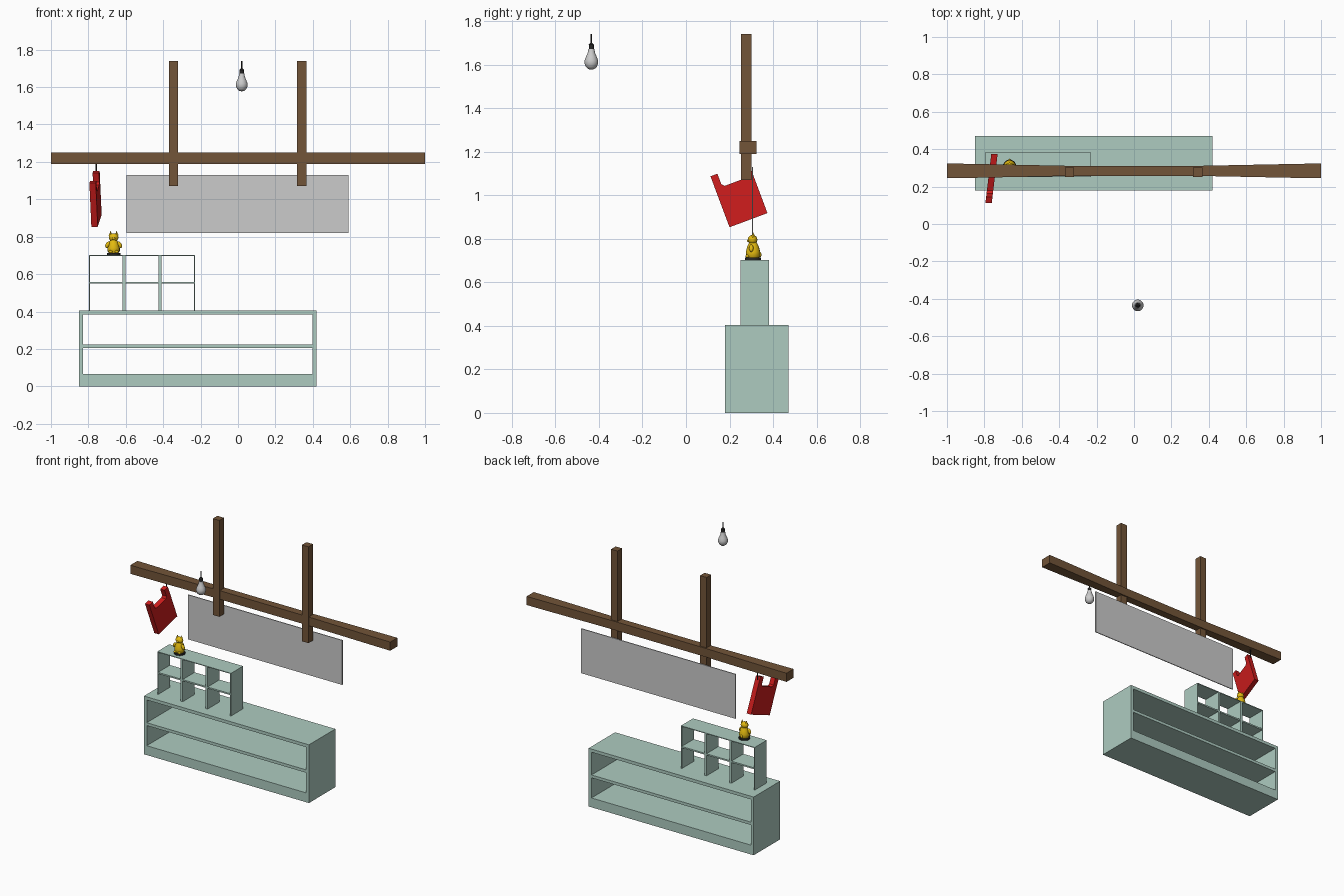
import bpy, bmesh, math
from mathutils import Vector, Matrix

if "Cube" in bpy.data.objects:
    bpy.data.objects.remove(bpy.data.objects["Cube"])


def material(name, rgb):
    m = bpy.data.materials.new(name)
    m.diffuse_color = (*rgb, 1)
    m.use_nodes = True
    m.node_tree.nodes["Principled BSDF"].inputs["Base Color"].default_value = m.diffuse_color
    return m


WOOD = material("wood", (0.17, 0.09, 0.04))
TEAL = material("painted_teal", (0.42, 0.60, 0.53))
RED = material("red", (0.62, 0.012, 0.012))
GOLD = material("gold", (0.78, 0.50, 0.005))
BLACK = material("black", (0.02, 0.02, 0.02))


def finish(name, bm, mat=None, smooth=False):
    bmesh.ops.recalc_face_normals(bm, faces=bm.faces)
    me = bpy.data.meshes.new(name)
    bm.to_mesh(me)
    bm.free()
    ob = bpy.data.objects.new(name, me)
    bpy.context.collection.objects.link(ob)
    if mat:
        me.materials.append(mat)
    if smooth:
        bpy.ops.object.select_all(action='DESELECT')
        ob.select_set(True)
        bpy.context.view_layer.objects.active = ob
        bpy.ops.object.shade_smooth_by_angle(angle=math.radians(40))
    return ob


def add_box(bm, x, y, z):
    size = Vector((x[1] - x[0], y[1] - y[0], z[1] - z[0]))
    mid = Vector((sum(x) / 2, sum(y) / 2, sum(z) / 2))
    bmesh.ops.create_cube(bm, size=1, matrix=Matrix.Translation(mid) @ Matrix.Diagonal((*size, 1)))


def boxes(name, mat, *items):
    bm = bmesh.new()
    for it in items:
        add_box(bm, *it)
    return finish(name, bm, mat)


def lathe(name, x, y, profile, mat=None, n=20, sy=1.0):
    bm = bmesh.new()
    vs = [bm.verts.new((r, 0, z)) for r, z in profile]
    es = [bm.edges.new(p) for p in zip(vs, vs[1:])]
    bmesh.ops.spin(bm, geom=vs + es, cent=(0, 0, 0), axis=(0, 0, 1), angle=math.tau, steps=n)
    bmesh.ops.remove_doubles(bm, verts=bm.verts, dist=1e-5)
    for v in bm.verts:
        v.co = (v.co.x + x, v.co.y * sy + y, v.co.z)
    return finish(name, bm, mat, True)


def ball(name, loc, radii, mat, tilt=0.0):
    bm = bmesh.new()
    m = Matrix.Translation(loc) @ Matrix.Rotation(tilt, 4, 'Y') @ Matrix.Diagonal((*radii, 1))
    bmesh.ops.create_uvsphere(bm, u_segments=12, v_segments=8, radius=1, matrix=m)
    return finish(name, bm, mat, True)


# long low shelf, open front and back
Y = (0.18, 0.47)
boxes("low_shelf", TEAL,
      ((-0.85, -0.828), Y, (0, 0.405)), ((0.398, 0.42), Y, (0, 0.405)),
      *[((-0.828, 0.398), Y, z) for z in ((0, 0.065), (0.205, 0.225), (0.383, 0.405))])

# small cubby rack on top: thin shell, three columns, two rows
Y = (0.25, 0.382)
boxes("cubby_rack", TEAL,
      *[((c - t, c + t), Y, (0.405, 0.697))
        for c, t in ((-0.793, 0.003), (-0.609, 0.008), (-0.417, 0.008), (-0.232, 0.003))],
      ((-0.796, -0.229), Y, (0.697, 0.702)),
      *[((a, b), Y, (0.549, 0.559))
        for a, b in ((-0.790, -0.617), (-0.601, -0.425), (-0.409, -0.235))])

# roof beam, slightly slimmer towards the middle
bm = bmesh.new()
rings = []
for x, h in ((-1, 0.039), (-0.9, 0.038), (-0.35, 0.027), (0.35, 0.027), (0.9, 0.038), (1, 0.039)):
    rings.append([bm.verts.new((x, 0.284 + sy * h, z))
                  for sy, z in ((-1, 1.19), (1, 1.19), (1, 1.25), (-1, 1.25))])
for a, b in zip(rings, rings[1:]):
    for i in range(4):
        j = (i + 1) % 4
        bm.faces.new((a[i], a[j], b[j], b[i]))
bm.faces.new(rings[0])
bm.faces.new(rings[-1])
finish("roof_beam", bm, WOOD)

# posts and hanging panel
for side, x in (("left", -0.345), ("right", 0.34)):
    boxes(side + "_post", WOOD, ((x - 0.025, x + 0.025), (0.252, 0.302), (1.07, 1.74)))
boxes("hanging_panel", None, ((-0.597, 0.59), (0.303, 0.309), (0.82, 1.13)))

# tilted carrier bag with two handles
bm = bmesh.new()
w, h, hw, nb = 0.186, 0.25, 0.034, 0.186
outline = ((0, 0), (w, 0), (w, h), (w - hw, h), (w - hw, nb + 0.012), (w - hw - 0.012, nb),
           (hw + 0.012, nb), (hw, nb + 0.012), (hw, h), (0, h))
ang = math.radians(20.5)
face = bm.faces.new([bm.verts.new((0, u * math.cos(ang) - v * math.sin(ang),
                                   u * math.sin(ang) + v * math.cos(ang))) for u, v in outline])
ext = bmesh.ops.extrude_face_region(bm, geom=[face])
bmesh.ops.translate(bm, vec=(0.034, 0, 0), verts=[g for g in ext["geom"] if isinstance(g, bmesh.types.BMVert)])
for v in bm.verts:
    y, z = v.co.y, v.co.z
    v.co = (v.co.x - 0.784 + 0.12 * y, y + 0.2, z + 0.853)
finish("carrier_bag", bm, RED)
lathe("bag_cord", -0.758, 0.297, ((0, 1.13), (0.004, 1.13), (0.004, 1.195), (0, 1.195)), BLACK, 8)

# hanging bulb
BX, BY = 0.02, -0.435
lathe("bulb_glass", BX, BY, ((0, 1.577), (0.014, 1.580), (0.025, 1.590), (0.031, 1.605),
                             (0.031, 1.619), (0.025, 1.636), (0.017, 1.654), (0.014, 1.672), (0, 1.672)))
lathe("bulb_socket", BX, BY, ((0, 1.668), (0.011, 1.668), (0.012, 1.692), (0.006, 1.699), (0, 1.699)), BLACK, 16)
lathe("bulb_cord", BX, BY, ((0, 1.69), (0.003, 1.69), (0.003, 1.74), (0, 1.74)), BLACK, 8)

# golden cat figurine on a dark base
CX, CY = -0.665, 0.308
lathe("figurine_base", CX, CY, ((0, 0.702), (0.036, 0.702), (0.036, 0.713), (0, 0.713)), BLACK)
lathe("figurine_body", CX, CY, ((0, 0.712), (0.026, 0.712), (0.033, 0.725), (0.033, 0.74),
                                (0.027, 0.763), (0.018, 0.782), (0, 0.785)), GOLD, 16)
ball("figurine_head", (CX, CY - 0.002, 0.796), (0.026, 0.022, 0.022), GOLD)
ball("figurine_muzzle", (CX, CY - 0.022, 0.791), (0.009, 0.006, 0.006), GOLD)
ball("figurine_tail", (CX, CY + 0.031, 0.727), (0.008, 0.008, 0.012), GOLD)
for side, s in (("left", -1), ("right", 1)):
    ball(side + "_figurine_arm", (CX + s * 0.032, CY - 0.008, 0.757), (0.011, 0.010, 0.019), GOLD, -s * 0.5)
    ball(side + "_figurine_foot", (CX + s * 0.016, CY - 0.026, 0.72), (0.011, 0.009, 0.008), GOLD)
    bm = bmesh.new()
    bmesh.ops.create_cone(bm, cap_ends=True, segments=4, radius1=0.011, radius2=0, depth=0.024,
                          matrix=Matrix.Translation((CX + s * 0.016, CY, 0.819)))
    finish(side + "_figurine_ear", bm, GOLD)
